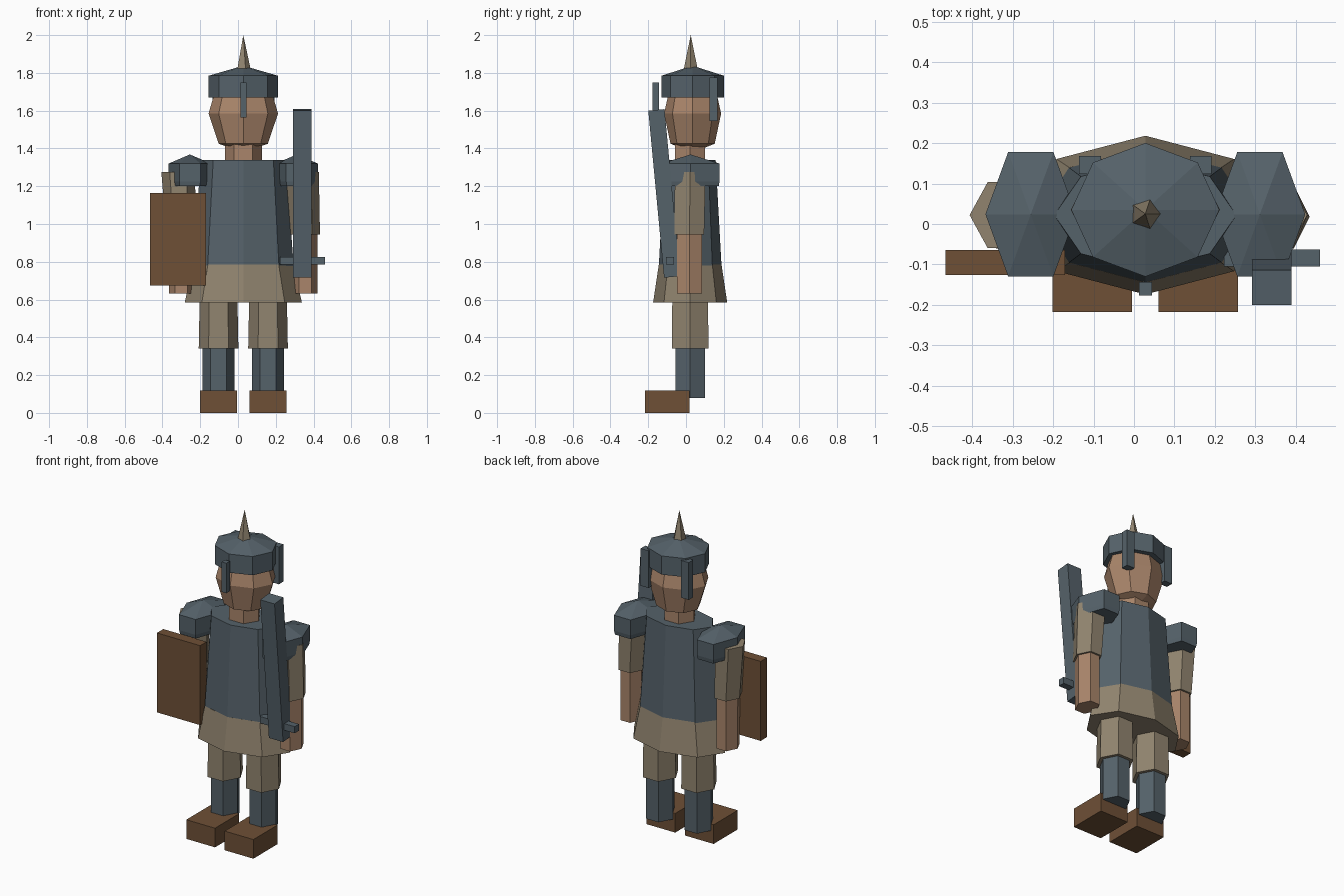
import bpy, bmesh, math
from mathutils import Matrix

if "Cube" in bpy.data.objects:
    bpy.data.objects.remove(bpy.data.objects["Cube"])


def material(name, rgb):
    m = bpy.data.materials.new(name)
    m.diffuse_color = (*rgb, 1)
    m.use_nodes = True
    m.node_tree.nodes["Principled BSDF"].inputs["Base Color"].default_value = m.diffuse_color
    return m


STEEL = material("steel_blue", (0.091, 0.122, 0.144))
CLOTH = material("tan_cloth", (0.283, 0.231, 0.159))
SKIN = material("skin", (0.400, 0.235, 0.145))
LEATHER = material("brown_leather", (0.156, 0.080, 0.037))


def finish(name, bm, mat):
    bmesh.ops.recalc_face_normals(bm, faces=bm.faces[:])
    me = bpy.data.meshes.new(name)
    bm.to_mesh(me)
    bm.free()
    me.materials.append(mat)
    ob = bpy.data.objects.new(name, me)
    bpy.context.collection.objects.link(ob)
    return ob


def loft(name, sides, sections, mat):
    """Faceted column through sections (cx, cy, z, rx, ry); rx = 0 makes a point."""
    bm = bmesh.new()
    rings = []
    for cx, cy, z, rx, ry in sections:
        count = 1 if rx == 0 else sides
        rings.append([bm.verts.new((cx + rx * math.cos(2 * math.pi * i / sides),
                                    cy + ry * math.sin(2 * math.pi * i / sides), z))
                      for i in range(count)])
    for a, b in zip(rings, rings[1:]):
        for i in range(sides):
            j = (i + 1) % sides
            if len(b) == 1:
                bm.faces.new((a[i], a[j], b[0]))
            elif len(a) == 1:
                bm.faces.new((a[0], b[j], b[i]))
            else:
                bm.faces.new((a[i], a[j], b[j], b[i]))
    for r in (rings[0], rings[-1]):
        if len(r) > 1:
            bm.faces.new(r)
    return finish(name, bm, mat)


def box(name, x, y, z, mat, tilt=0):
    """Box from (min, max) pairs, optionally tilted about the x axis."""
    bm = bmesh.new()
    size = [b - a for a, b in (x, y, z)]
    mid = [(a + b) / 2 for a, b in (x, y, z)]
    bmesh.ops.create_cube(bm, size=1, matrix=Matrix.Translation(mid)
                          @ Matrix.Rotation(tilt, 4, 'X') @ Matrix.Diagonal((*size, 1)))
    return finish(name, bm, mat)


CX, CY, HY = 0.028, 0.022, 0.035   # body axis, and head depth offset

# Torso, skirt and neck
loft("torso", 8, [(CX, CY, 0.76, 0.268, 0.167), (CX, CY, 1.34, 0.225, 0.135)], STEEL)
loft("skirt", 8, [(CX, CY, 0.585, 0.31, 0.196), (CX, CY, 0.785, 0.265, 0.166)], CLOTH)
loft("neck", 6, [(CX, CY, 1.30, 0.098, 0.092), (CX, CY, 1.45, 0.098, 0.092)], SKIN)

# Head and helmet
loft("head", 8, [(CX, HY, 1.40, 0.06, 0.055), (CX, HY, 1.425, 0.13, 0.117),
                 (CX, HY, 1.585, 0.184, 0.151), (CX, HY, 1.70, 0.15, 0.125)], SKIN)
loft("helmet", 8, [(CX, HY, 1.67, 0.183, 0.165), (CX, HY, 1.785, 0.183, 0.165),
                   (CX, HY, 1.838, 0, 0)], STEEL)
loft("helmet_spike", 5, [(CX, 0.025, 1.80, 0.043, 0.043), (CX, 0.025, 2.0, 0, 0)], CLOTH)
box("nose_guard", (0.012, 0.044), (-0.177, -0.143), (1.565, 1.75), STEEL)

for side, s in (("left", -1), ("right", 1)):
    def at(d):
        return CX + s * d

    # Helmet side guard
    box(side + "_cheek_guard", (at(0.137) - 0.027, at(0.137) + 0.027),
        (0.124, 0.168), (1.545, 1.775), STEEL)
    # Shoulder armour
    loft(side + "_pauldron", 6, [(at(0.283), 0.024, 1.20, 0.106, 0.172),
                                 (at(0.283), 0.024, 1.225, 0.112, 0.177),
                                 (at(0.283), 0.024, 1.32, 0.112, 0.177),
                                 (at(0.283), 0.024, 1.368, 0, 0)], STEEL)
    # Sleeve leans the same way on both sides
    loft(side + "_sleeve", 6, [(at(0.328), 0.018, 0.945, 0.078, 0.09),
                               (at(0.328) - 0.017, 0.022, 1.275, 0.089, 0.094)], CLOTH)
    loft(side + "_forearm", 6, [(at(0.328), 0.018, 0.632, 0.065, 0.077),
                                (at(0.328), 0.018, 0.96, 0.066, 0.077)], SKIN)
    # Leg and boot
    loft(side + "_thigh", 6, [(at(0.131), CY, 0.34, 0.105, 0.112),
                              (at(0.131), CY, 0.70, 0.098, 0.108)], CLOTH)
    loft(side + "_shin", 6, [(at(0.131), CY, 0.08, 0.084, 0.091),
                             (at(0.131), CY, 0.38, 0.084, 0.091)], STEEL)
    box(side + "_boot", (at(0.131) - 0.098, at(0.131) + 0.098),
        (-0.217, 0.018), (0, 0.118), LEATHER)

# Shield on one arm, sword in the other hand
box("shield", (-0.465, -0.17), (-0.126, -0.064), (0.675, 1.165), LEATHER)
box("sword_blade", (0.292, 0.389), (-0.158, -0.072), (0.718, 1.606), STEEL, math.radians(5.4))
box("sword_guard", (0.222, 0.46), (-0.105, -0.063), (0.785, 0.826), STEEL)
